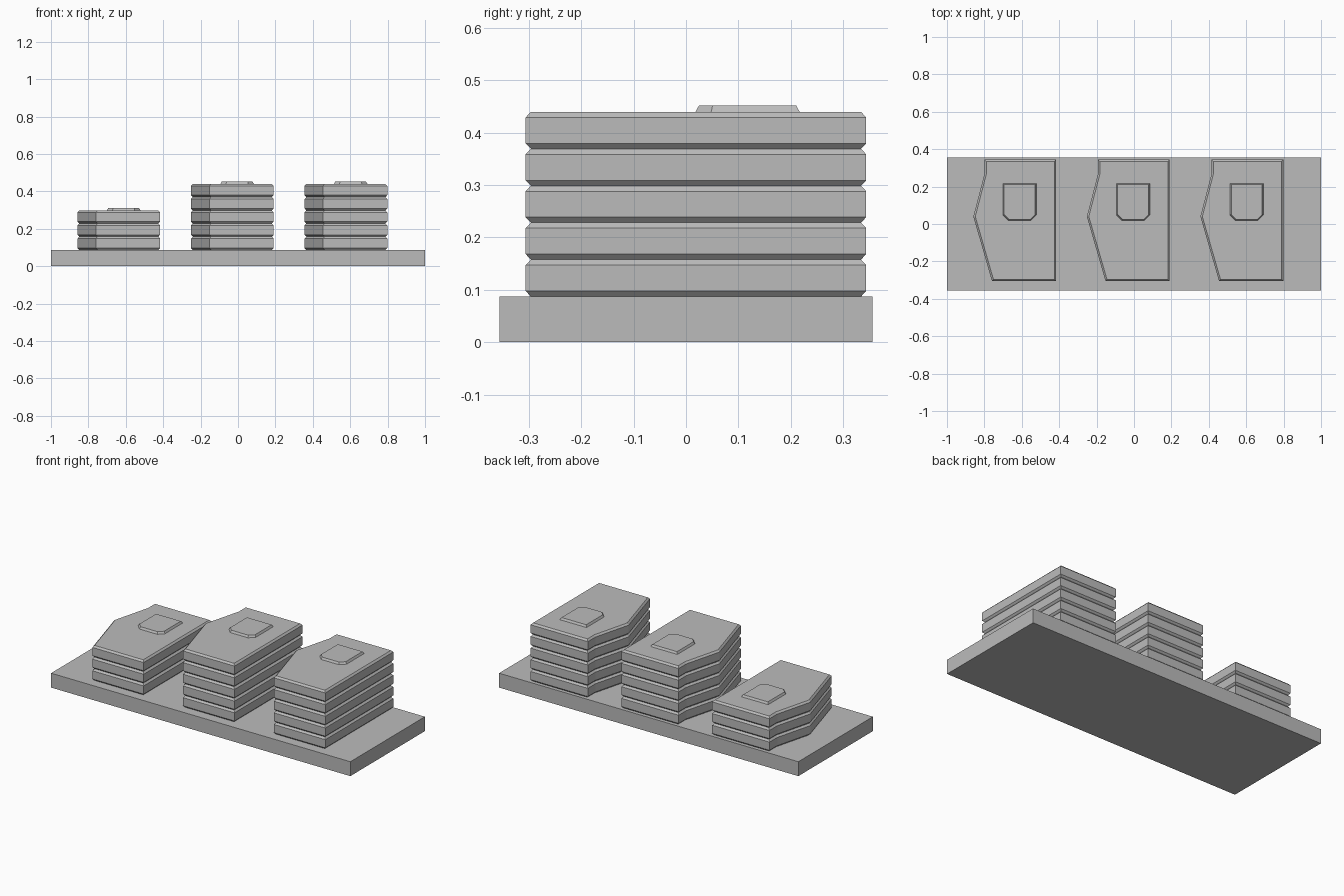
import bpy
import bmesh
from mathutils import Vector

cube = bpy.data.objects.get("Cube")
if cube:
    bpy.data.objects.remove(cube, do_unlink=True)

grey = bpy.data.materials.new("plain_grey")
grey.use_nodes = True
grey.diffuse_color = (0.5, 0.5, 0.5, 1)
grey.node_tree.nodes["Principled BSDF"].inputs["Base Color"].default_value = (0.5, 0.5, 0.5, 1)

BASE_TOP = 0.087
FLOOR = 0.0705      # storey height
LIP = 0.0105        # height of the slanted edges of a storey
INSET = 0.01


def inset(outline, amount):
    """Move a counter-clockwise outline inward with mitred corners."""
    pts = [Vector(p) for p in outline]
    result = []
    for i, p in enumerate(pts):
        a = (p - pts[i - 1]).normalized()
        b = (pts[(i + 1) % len(pts)] - p).normalized()
        na, nb = Vector((-a.y, a.x)), Vector((-b.y, b.x))
        result.append(p + (na + nb) * amount / (1 + na.dot(nb)))
    return result


def loft(name, outline, levels, x=0):
    """Stack copies of an outline at (height, inset) levels and skin them."""
    bm = bmesh.new()
    rings = [[bm.verts.new((p.x + x, p.y, z)) for p in inset(outline, d)]
             for z, d in levels]
    n = len(outline)
    for low, high in zip(rings, rings[1:]):
        for i in range(n):
            j = (i + 1) % n
            bm.faces.new((low[i], low[j], high[j], high[i]))
    bm.faces.new(rings[0][::-1])
    bm.faces.new(rings[-1])
    mesh = bpy.data.meshes.new(name)
    bm.to_mesh(mesh)
    bm.free()
    mesh.materials.append(grey)
    obj = bpy.data.objects.new(name, mesh)
    bpy.context.collection.objects.link(obj)
    return obj


# Ground slab
slab = [(-1, -0.356), (1, -0.356), (1, 0.356), (-1, 0.356)]
loft("base_slab", slab, [(0, 0), (BASE_TOP, 0)])

# Plan outlines, measured in x from the pointed side of each tower
tower_plan = [(0.1, -0.306), (0.443, -0.306), (0.443, 0.344),
              (0.06, 0.344), (0.06, 0.27), (0, 0.04)]
hatch_plan = [(0.188, 0.018), (0.307, 0.018), (0.337, 0.048),
              (0.337, 0.217), (0.158, 0.217), (0.158, 0.048)]

# Three towers with grooved storeys and a roof hatch
towers = [("right", -0.859, 3), ("middle", -0.252, 5), ("left", 0.355, 5)]
for side, x, storeys in towers:
    levels = [(BASE_TOP, INSET)]
    for s in range(storeys):
        z = BASE_TOP + s * FLOOR
        levels += [(z + LIP, 0), (z + FLOOR - LIP, 0), (z + FLOOR, INSET)]
    loft(side + "_tower", tower_plan, levels, x)
    roof = BASE_TOP + storeys * FLOOR
    loft(side + "_roof_hatch", hatch_plan,
         [(roof - 0.002, 0), (roof, 0), (roof + 0.0125, 0.007)], x)
